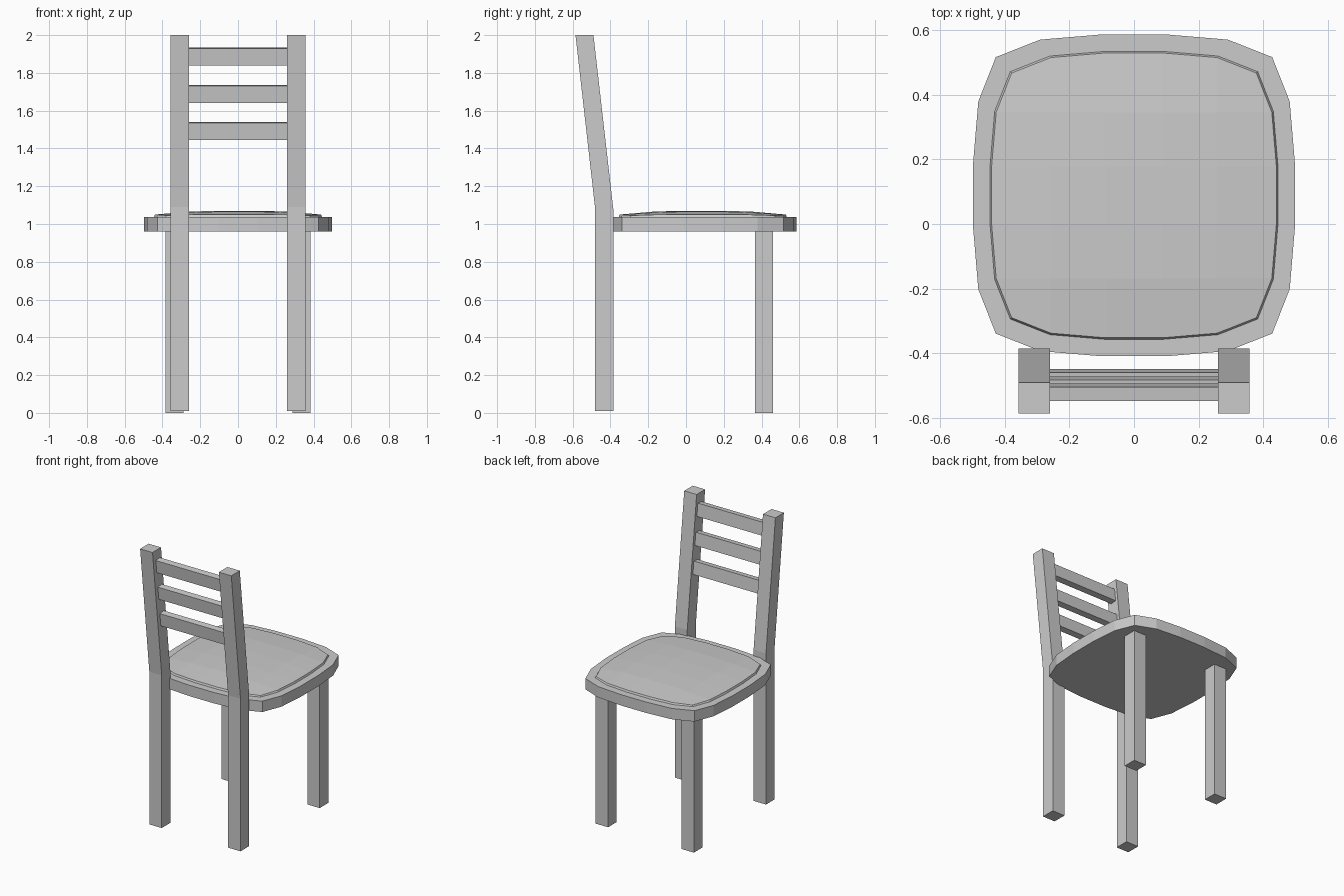
import bpy, bmesh
from math import atan
from mathutils import Matrix

if "Cube" in bpy.data.objects:
    bpy.data.objects.remove(bpy.data.objects["Cube"])

LEAN = 0.105 / 0.92


def finish(name, bm):
    bmesh.ops.recalc_face_normals(bm, faces=bm.faces)
    me = bpy.data.meshes.new(name)
    bm.to_mesh(me)
    bm.free()
    ob = bpy.data.objects.new(name, me)
    bpy.context.collection.objects.link(ob)
    return ob


def box(name, center, size, tilt=0):
    bm = bmesh.new()
    bmesh.ops.create_cube(bm, size=1)
    m = (Matrix.Translation(center) @ Matrix.Rotation(tilt, 4, 'X')
         @ Matrix.Diagonal((*size, 1)))
    bmesh.ops.transform(bm, matrix=m, verts=bm.verts)
    return finish(name, bm)


def prism_x(name, profile, x0, x1):
    bm = bmesh.new()
    face = bm.faces.new([bm.verts.new((x0, y, z)) for y, z in profile])
    ext = bmesh.ops.extrude_face_region(bm, geom=[face])
    verts = [g for g in ext['geom'] if isinstance(g, bmesh.types.BMVert)]
    bmesh.ops.translate(bm, vec=(x1 - x0, 0, 0), verts=verts)
    return finish(name, bm)


# Seat: rounded square slab with a domed, raised centre panel
CY = 0.0885
ALONG = [0.10, 0.29, 0.427]
EDGE = [0.497, 0.481, 0.427]
DOME = {(0, 0): 1.070, (0, 1): 1.066, (1, 1): 1.061,
        (0, 2): 1.050, (1, 2): 1.049, (2, 2): 1.045}


def grid_point(i, j):
    a, b = int(abs(i - 2.5)), int(abs(j - 2.5))
    sx, sy = (1 if i > 2 else -1), (1 if j > 2 else -1)
    x = EDGE[b] if a == 2 else ALONG[a]
    y = EDGE[a] if b == 2 else ALONG[b]
    return x * sx, y * sy, DOME[min(a, b), max(a, b)]


border = ([(i, 0) for i in range(5)] + [(5, j) for j in range(5)]
          + [(i, 5) for i in range(5, 0, -1)] + [(0, j) for j in range(5, 0, -1)])
bm = bmesh.new()
rings = []
for scale, z in ((1, 0.96), (1, 1.037), (0.895, 1.037)):
    pts = [grid_point(i, j) for i, j in border]
    rings.append([bm.verts.new((x * scale, y * scale + CY, z)) for x, y, _ in pts])
dome = {}
for i in range(6):
    for j in range(6):
        x, y, z = grid_point(i, j)
        dome[i, j] = bm.verts.new((x * 0.885, y * 0.885 + CY, z))
rings.append([dome[k] for k in border])
bm.faces.new(rings[0])
for lo, hi in zip(rings, rings[1:]):
    for k in range(20):
        n = (k + 1) % 20
        bm.faces.new((lo[k], lo[n], hi[n], hi[k]))
for i in range(5):
    for j in range(5):
        bm.faces.new((dome[i, j], dome[i + 1, j], dome[i + 1, j + 1], dome[i, j + 1]))
finish("seat", bm)

# Legs: straight front legs, rear posts that bend back above the seat
POST = [(-0.385, 0.01), (-0.385, 1.08), (-0.49, 2.0),
        (-0.585, 2.0), (-0.482, 1.09), (-0.482, 0.01)]
for side, s in (("left", -1), ("right", 1)):
    box(f"front_leg_{side}", (s * 0.336, 0.413, 0.48), (0.097, 0.096, 0.96))
    prism_x(f"back_post_{side}", POST, s * 0.26, s * 0.357)

# Backrest slats, tilted with the posts
for n, z in enumerate((1.493, 1.689, 1.886)):
    y = -0.385 - LEAN * (z - 1.08) - 0.0435
    box(f"back_slat_{n + 1}", (0, y, z), (0.524, 0.044, 0.091), atan(LEAN))
